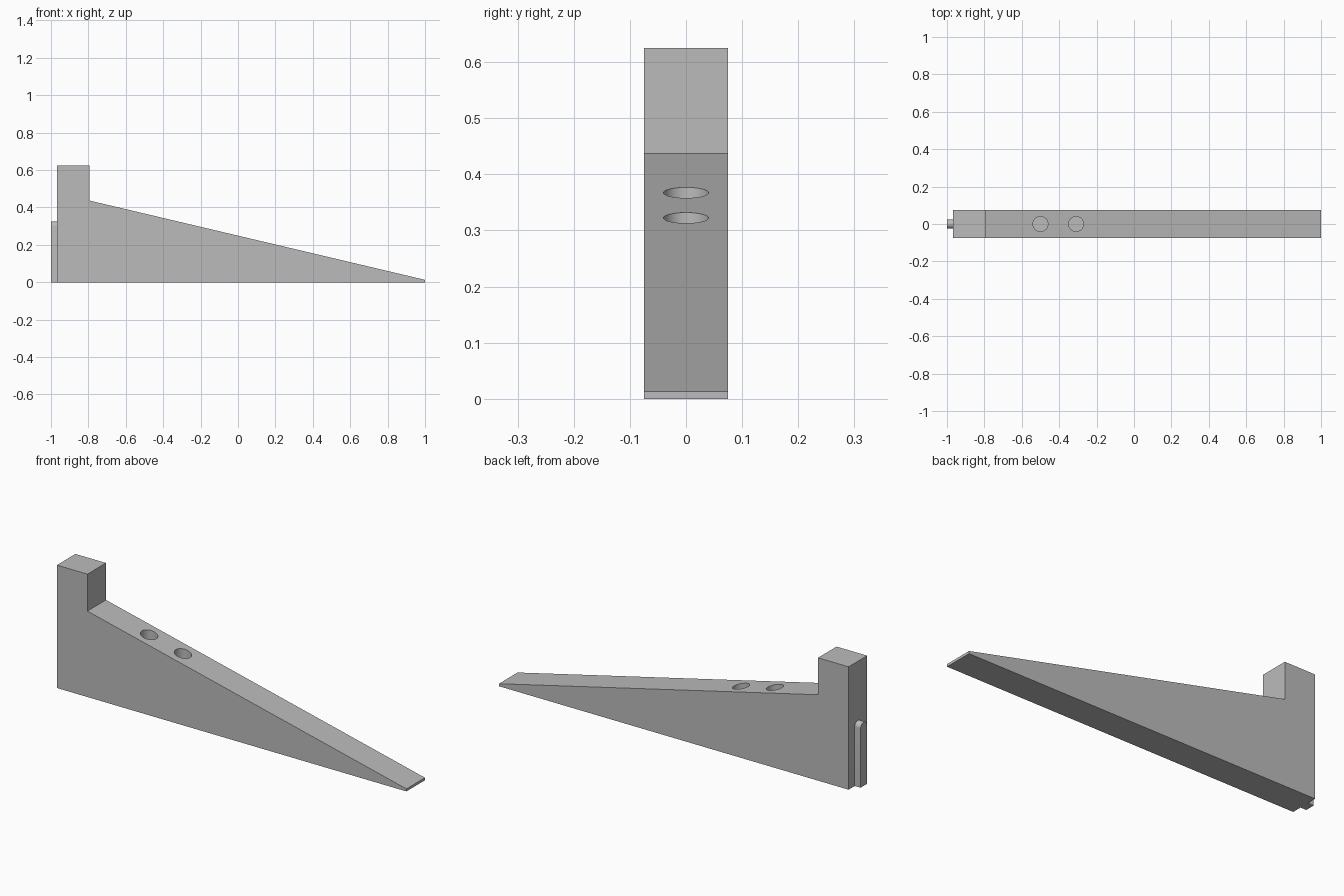
import bpy, bmesh, math
from mathutils import Vector

cube = bpy.data.objects.get("Cube")
if cube:
    bpy.data.objects.remove(cube, do_unlink=True)

grey = bpy.data.materials.new("plain grey")
grey.use_nodes = True
colour = (0.5, 0.5, 0.5, 1)
grey.diffuse_color = colour
grey.node_tree.nodes["Principled BSDF"].inputs["Base Color"].default_value = colour


def extrude_profile(name, points, direction):
    """Make a solid by sweeping a closed 3D outline along a direction."""
    bm = bmesh.new()
    face = bm.faces.new([bm.verts.new(p) for p in points])
    swept = bmesh.ops.extrude_face_region(bm, geom=[face])["geom"]
    moved = [v for v in swept if isinstance(v, bmesh.types.BMVert)]
    bmesh.ops.translate(bm, verts=moved, vec=Vector(direction))
    bmesh.ops.recalc_face_normals(bm, faces=bm.faces[:])
    mesh = bpy.data.meshes.new(name)
    bm.to_mesh(mesh)
    bm.free()
    mesh.materials.append(grey)
    obj = bpy.data.objects.new(name, mesh)
    bpy.context.collection.objects.link(obj)
    return obj


def smooth(obj):
    bpy.ops.object.select_all(action="DESELECT")
    obj.select_set(True)
    bpy.context.view_layer.objects.active = obj
    bpy.ops.object.shade_smooth_by_angle(angle=math.radians(30))


# Tapered arm with an upright stop at the mounting end
half = 0.0745
back, stop, tip = -0.967, -0.795, 1.0
outline = [(back, 0), (tip, 0), (tip, 0.013), (stop, 0.437), (stop, 0.625), (back, 0.625)]
arm = extrude_profile("bracket_arm", [(x, -half, z) for x, z in outline], (0, 2 * half, 0))

# Two blind vertical screw holes in the slope
for i, (x, surface) in enumerate([(-0.5, 0.367), (-0.31, 0.322)]):
    bpy.ops.mesh.primitive_cylinder_add(vertices=48, radius=0.04, depth=0.4,
                                        location=(x, 0, surface))
    cutter = bpy.context.object
    cutter.name = f"hole_cutter_{i + 1}"
    cutter.data.materials.append(grey)
    cutter.hide_render = True
    cut = arm.modifiers.new(f"hole_{i + 1}", "BOOLEAN")
    cut.operation = "DIFFERENCE"
    cut.solver = "EXACT"
    cut.object = cutter

# Bake the holes in and drop the cutters
bpy.context.view_layer.update()
baked = bpy.data.meshes.new_from_object(arm.evaluated_get(bpy.context.evaluated_depsgraph_get()))
arm.modifiers.clear()
arm.data = baked
for obj in [o for o in bpy.data.objects if o.name.startswith("hole_cutter")]:
    bpy.data.objects.remove(obj, do_unlink=True)
smooth(arm)

# Round-topped locating tongue on the mounting face
r, spring, steps = 0.025, 0.3, 16
arch = [(r * math.cos(math.pi * k / steps), spring + r * math.sin(math.pi * k / steps))
        for k in range(steps + 1)]
section = [(-r, 0), (r, 0)] + arch
tongue = extrude_profile("locating_tongue", [(-1, y, z) for y, z in section], (1 + back, 0, 0))
smooth(tongue)
